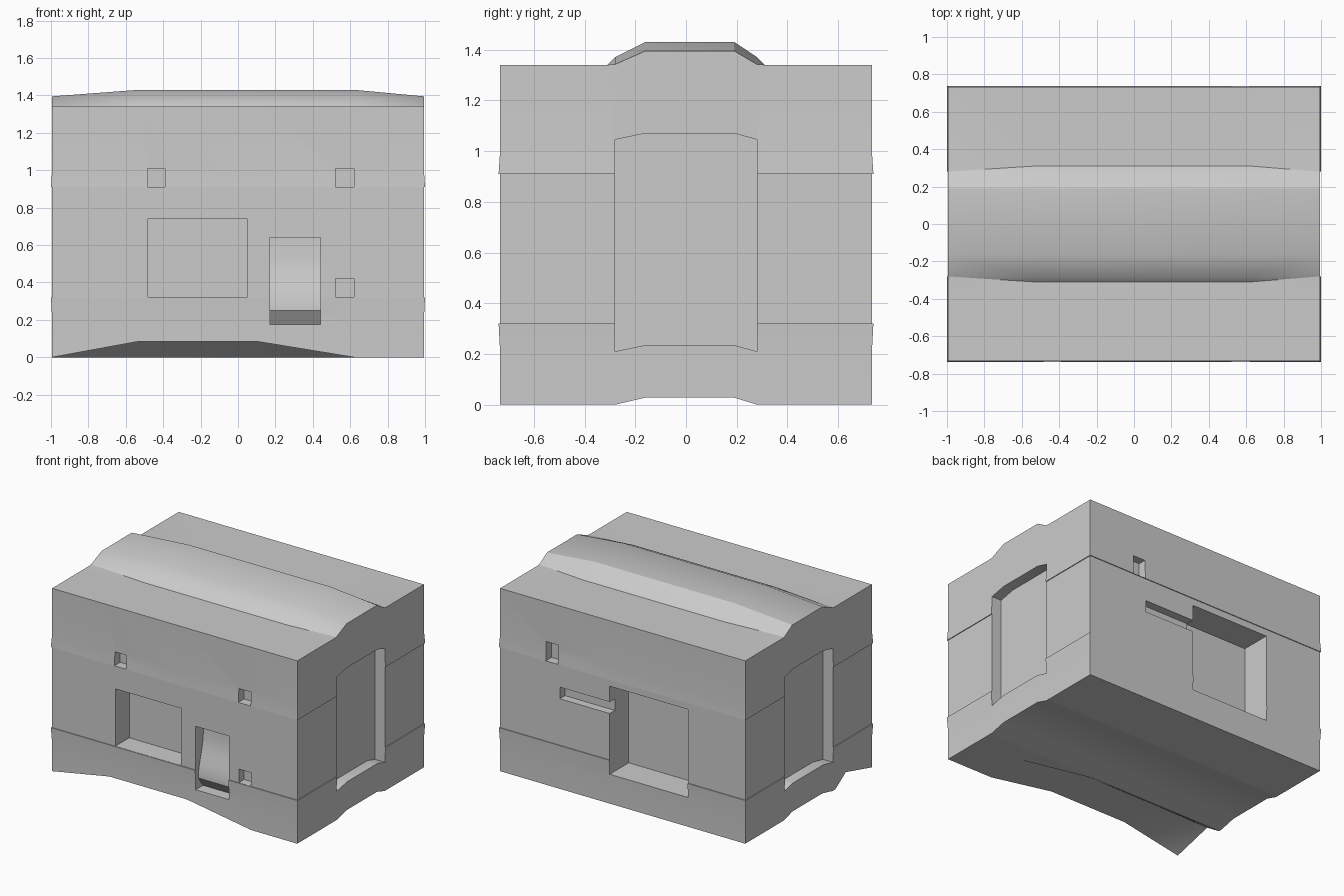
import bpy, bmesh

if "Cube" in bpy.data.objects:
    bpy.data.objects.remove(bpy.data.objects["Cube"])

HX, HY, LIP = 0.994, 0.733, 0.006
XS = [-HX, -0.53, 0.10, 0.62, HX]
YS = [-HY, -0.43, -0.31, -0.28, -0.16, 0.19, 0.28, 0.31, HY]
# height profiles across y: roof ridge (ends, middle)
ROOF_END = [1.34, 1.34, 1.34, 1.342, 1.395, 1.395, 1.342, 1.34, 1.34]
ROOF_MID = [1.34, 1.34, 1.34, 1.37, 1.43, 1.43, 1.37, 1.34, 1.34]
# underside: arched front edge and shallow groove
GROOVE = [0, 0, 0, 0, 0.028, 0.028, 0, 0, 0]
ARCH_EDGE = [0, 0.085, 0.085, 0, 0]
ARCH_IN = [0.08, 0.085, 0.085, 0, 0]


def make_object(name, bm):
    bmesh.ops.recalc_face_normals(bm, faces=bm.faces[:])
    me = bpy.data.meshes.new(name)
    bm.to_mesh(me)
    bm.free()
    ob = bpy.data.objects.new(name, me)
    bpy.context.collection.objects.link(ob)
    return ob


def build_body():
    bm = bmesh.new()
    nx, ny = len(XS), len(YS)

    def roof(i, j):
        return ROOF_END[j] if i in (0, nx - 1) else ROOF_MID[j]

    def under(i, j):
        return (ARCH_EDGE[i] if j == 0 else ARCH_IN[i] if j == 1 else GROOVE[j])

    sheets = []
    for height in (under, roof):
        g = [[bm.verts.new((x, y, height(i, j))) for j, y in enumerate(YS)]
             for i, x in enumerate(XS)]
        for i in range(nx - 1):
            for j in range(ny - 1):
                bm.faces.new((g[i][j], g[i + 1][j], g[i + 1][j + 1], g[i][j + 1]))
        sheets.append(g)
    # perimeter walk joining underside to roof through the wall lips
    walk = ([(i, 0) for i in range(nx - 1)] + [(nx - 1, j) for j in range(ny - 1)] +
            [(i, ny - 1) for i in range(nx - 1, 0, -1)] + [(0, j) for j in range(ny - 1, 0, -1)])
    loops = [[sheets[0][i][j] for i, j in walk]]
    for z, o in ((0.21, 0), (0.32, LIP), (0.32, 0), (0.91, 0), (0.91, LIP), (1.0, 0)):
        sx, sy = (HX + o) / HX, (HY + o) / HY
        loops.append([bm.verts.new((XS[i] * sx, YS[j] * sy, z)) for i, j in walk])
    loops.append([sheets[1][i][j] for i, j in walk])
    n = len(walk)
    for a, b in zip(loops, loops[1:]):
        for k in range(n):
            m = (k + 1) % n
            bm.faces.new((a[k], a[m], b[m], b[k]))
    bmesh.ops.triangulate(bm, faces=bm.faces[:])
    return make_object("body", bm)


def prism(name, points, axis, lo, hi):
    """Extrude a closed 2D outline along x or y."""
    bm = bmesh.new()
    put = (lambda p, t: (t, p[0], p[1])) if axis == "x" else (lambda p, t: (p[0], t, p[1]))
    a = [bm.verts.new(put(p, lo)) for p in points]
    b = [bm.verts.new(put(p, hi)) for p in points]
    bm.faces.new(a)
    bm.faces.new(b)
    for k in range(len(a)):
        m = (k + 1) % len(a)
        bm.faces.new((a[k], a[m], b[m], b[k]))
    ob = make_object(name, bm)
    ob.hide_render = True
    return ob


def opening(name, x0, x1, z0, z1, side, depth):
    rect = [(x0, z0), (x1, z0), (x1, z1), (x0, z1)]
    lo, hi = sorted((side * (HY - depth), side * 0.9))
    return prism(name, rect, "y", lo, hi)


cutters = [
    # front openings
    opening("front_recess", -0.48, 0.05, 0.321, 0.74, -1, 0.16),
    opening("front_slot_low", 0.52, 0.62, 0.321, 0.42, -1, 0.06),
    opening("front_slot_right", 0.52, 0.62, 0.911, 1.01, -1, 0.06),
    opening("front_slot_left", -0.485, -0.39, 0.911, 1.01, -1, 0.06),
    # back openings
    opening("back_door", -0.53, 0.105, 0.215, 0.86, 1, 0.22),
    opening("back_slot", 0.09, 0.51, 0.66, 0.745, 1, 0.06),
    opening("back_window", 0.52, 0.62, 0.911, 1.05, 1, 0.06),
]
# curved chute pocket on the front
chute = [(0.64, 0.09), (0.55, 0.088), (0.48, 0.08), (0.42, 0.065), (0.35, 0.045),
         (0.28, 0.03), (0.25, 0.03), (0.175, 0.085)]
cutters.append(prism("front_chute", [(-0.9, 0.64)] + [(-HY + d, z) for z, d in chute] +
                     [(-0.9, 0.175)], "x", 0.17, 0.44))
# side panels with arched top and sill
panel = [(-0.28, 0.21), (-0.16, 0.235), (0.19, 0.235), (0.28, 0.21),
         (0.28, 1.045), (0.19, 1.07), (-0.16, 1.07), (-0.28, 1.045)]
for name, s in (("right_panel", 1), ("left_panel", -1)):
    cutters.append(prism(name, panel, "x", *sorted((s * 0.915, s * 1.2))))

body = build_body()
bpy.context.view_layer.objects.active = body
body.select_set(True)
for c in cutters:
    mod = body.modifiers.new(c.name, "BOOLEAN")
    mod.operation, mod.solver, mod.object = "DIFFERENCE", "EXACT", c
    bpy.ops.object.modifier_apply(modifier=mod.name)
    bpy.data.objects.remove(c)
bpy.ops.object.shade_smooth_by_angle()
